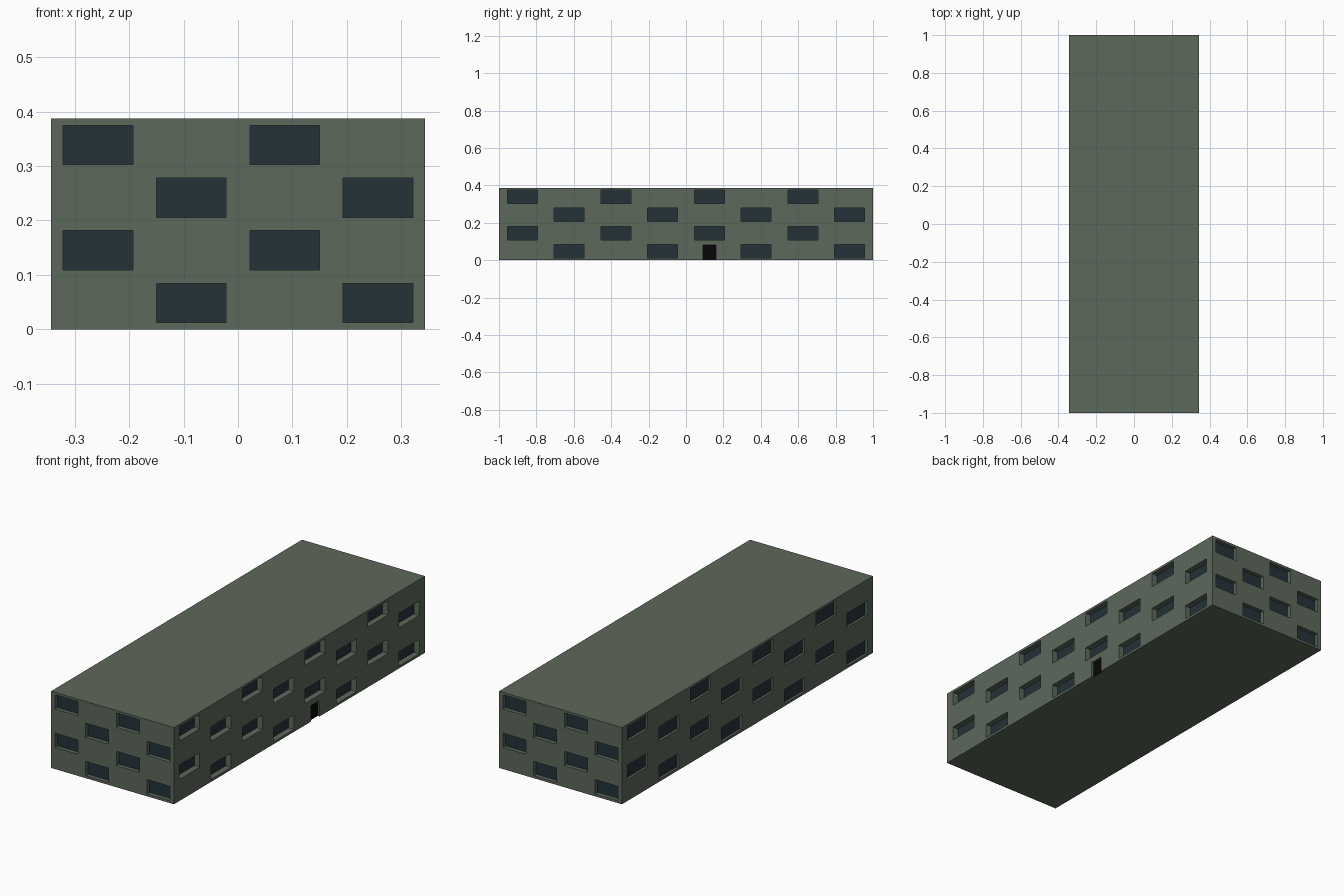
import bpy, bmesh
from mathutils import Matrix, Vector
from math import pi

if "Cube" in bpy.data.objects:
    bpy.data.objects.remove(bpy.data.objects["Cube"])

HX, HY, H = 0.343, 1.0, 0.387
ROWS = 4


def material(name, rgb):
    m = bpy.data.materials.new(name)
    m.diffuse_color = (*rgb, 1)
    m.use_nodes = True
    m.node_tree.nodes["Principled BSDF"].inputs["Base Color"].default_value = m.diffuse_color
    return m


def mesh_object(name, bm, mat=None):
    me = bpy.data.meshes.new(name)
    bm.to_mesh(me)
    bm.free()
    ob = bpy.data.objects.new(name, me)
    bpy.context.collection.objects.link(ob)
    if mat:
        me.materials.append(mat)
    return ob


def add_box(bm, lo, hi, frame):
    lo, hi = Vector(lo), Vector(hi)
    bmesh.ops.create_cube(bm, size=1, matrix=frame @ Matrix.Translation((lo + hi) / 2)
                          @ Matrix.Diagonal((*(hi - lo), 1)))


def add_pane(bm, x0, x1, z0, z1, y, frame):
    pts = [(x0, y, z0), (x1, y, z0), (x1, y, z1), (x0, y, z1)]
    bm.faces.new([bm.verts.new(frame @ Vector(p)) for p in pts])


wall_mat = material("wall_green", (0.11, 0.14, 0.105))
glass_mat = material("dark_glass", (0.018, 0.032, 0.040))
door_mat = material("door_black", (0.002, 0.002, 0.002))

# Main block
bm = bmesh.new()
add_box(bm, (-HX, -HY, 0), (HX, HY, H), Matrix())
block = mesh_object("building_block", bm, wall_mat)

# Staggered windows, laid out in each wall's own frame (outside is -y)
cut = bmesh.new()
GAP = 0.001
# name, turn about z, half length, wall distance, columns, window width, recess
walls = [("front", 0, HX, HY, 4, 0.128, 0.02),
         ("right", pi / 2, HY, HX, 8, 0.16, 0.03),
         ("back", pi, HX, HY, 4, 0.128, 0.02),
         ("left", -pi / 2, HY, HX, 8, 0.16, 0.012)]
for name, turn, half, dist, cols, w, depth in walls:
    frame = Matrix.Rotation(turn, 4, 'Z')
    panes = bmesh.new()
    for r in range(ROWS):
        z = (r + 0.5) * H / ROWS
        for c in range(cols):
            if (r + c) % 2 == 0:
                continue
            x = -half + (c + 0.5) * 2 * half / cols
            x0, x1, z0, z1 = x - w / 2, x + w / 2, z - 0.036, z + 0.036
            add_box(cut, (x0, -dist - 0.05, z0), (x1, -dist + depth + GAP, z1), frame)
            add_pane(panes, x0, x1, z0, z1, -dist + depth, frame)
    mesh_object(name + "_window_glass", panes, glass_mat)

# Door in the right wall
frame = Matrix.Rotation(pi / 2, 4, 'Z')
add_box(cut, (0.09, -HX - 0.05, -0.05), (0.16, -HX + 0.01 + GAP, 0.08), frame)
bm = bmesh.new()
add_pane(bm, 0.09, 0.16, 0, 0.08, -HX + 0.01, frame)
mesh_object("door", bm, door_mat)

# Cut the recesses
cutter = mesh_object("recess_cutter", cut)
cutter.hide_render = True
cutter.hide_viewport = False
cutter.display_type = 'WIRE'
mod = block.modifiers.new("recesses", 'BOOLEAN')
mod.operation = 'DIFFERENCE'
mod.solver = 'EXACT'
mod.object = cutter
bpy.context.view_layer.objects.active = block
block.select_set(True)
bpy.ops.object.modifier_apply(modifier=mod.name)
bpy.data.objects.remove(cutter)
